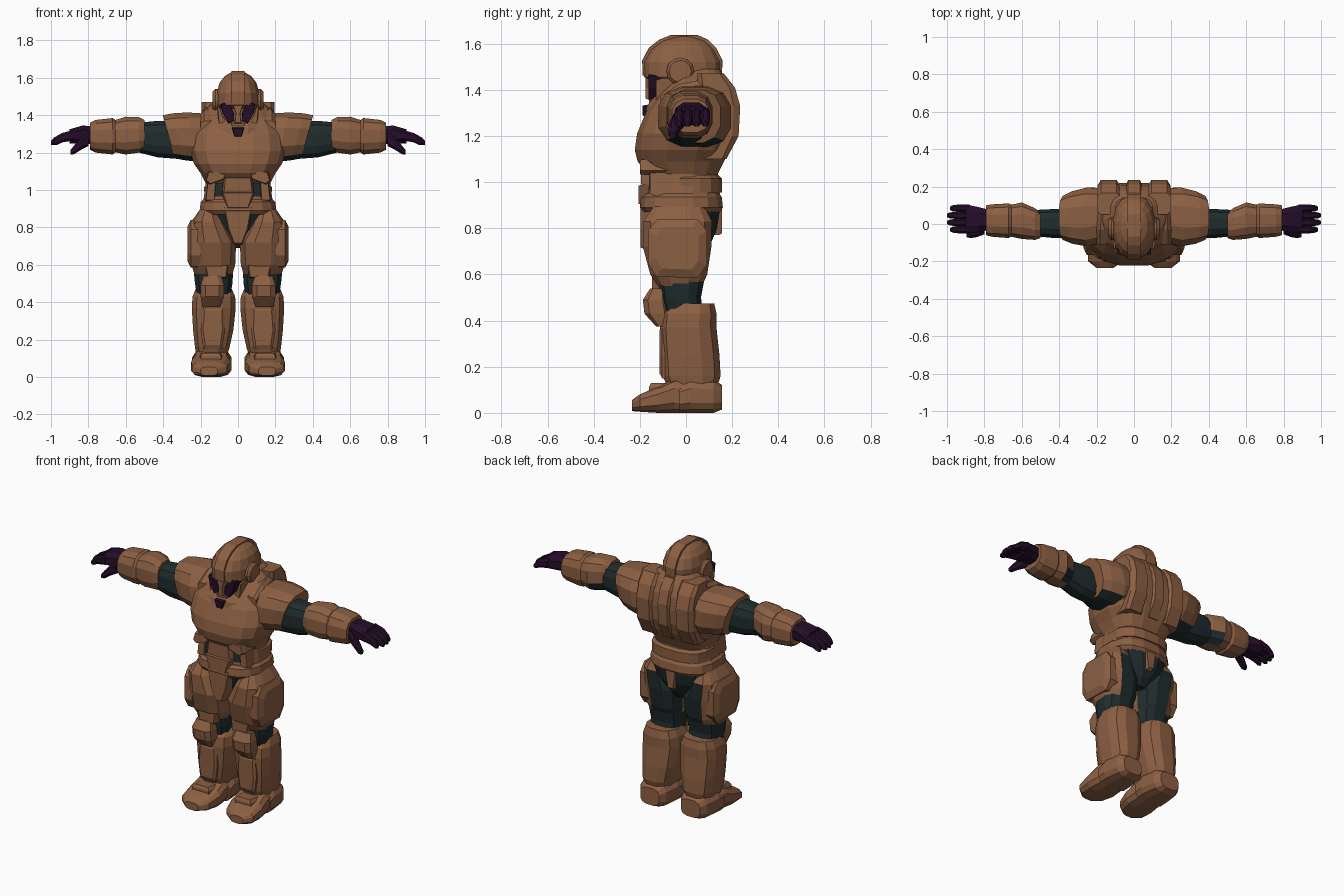
import bpy
import bmesh
import math

cube = bpy.data.objects.get("Cube")
if cube:
    bpy.data.objects.remove(cube, do_unlink=True)


def make_material(name, red, green, blue):
    material = bpy.data.materials.new(name)
    material.use_nodes = True
    colour = (red, green, blue, 1)
    material.diffuse_color = colour
    shader = next(node for node in material.node_tree.nodes if node.type == "BSDF_PRINCIPLED")
    shader.inputs["Base Color"].default_value = colour
    shader.inputs["Roughness"].default_value = .8
    return material


ARMOUR = make_material("brown_armour", .26, .115, .055)
SUIT = make_material("dark_teal_undersuit", .014, .025, .026)
GLOVE = make_material("dark_purple", .018, .004, .022)


def place(axis, depth, a, b):
    """Put a cross-section point into space, looking along the given axis."""
    return {"x": (depth, a, b), "y": (a, depth, b), "z": (a, b, depth)}[axis]


def skin(name, rings, material, pair=False, rule=None):
    """Join rings of points into a closed solid; pairs are mirrored in x."""
    for side, prefix in ((1, "left_"), (-1, "right_")) if pair else ((1, ""),):
        bm = bmesh.new()
        loops = [[bm.verts.new(point) for point in ring] for ring in rings]
        count = len(loops[0])
        for low, high in zip(loops, loops[1:]):
            for i in range(count):
                j = (i + 1) % count
                bm.faces.new((low[i], low[j], high[j], high[i]))
        bm.faces.new(loops[0][::-1])
        bm.faces.new(loops[-1])
        bmesh.ops.recalc_face_normals(bm, faces=bm.faces[:])
        if rule:
            for face in bm.faces:
                face.material_index = int(rule(face.calc_center_median(), face.normal))
        if side < 0:
            for vert in bm.verts:
                vert.co.x = -vert.co.x
            bmesh.ops.reverse_faces(bm, faces=bm.faces[:])
        mesh = bpy.data.meshes.new(prefix + name)
        bm.to_mesh(mesh)
        bm.free()
        mesh.materials.append(material)
        mesh.materials.append(SUIT)
        bpy.context.collection.objects.link(bpy.data.objects.new(prefix + name, mesh))


def loft(name, axis, sections, material=ARMOUR, sides=12, power=2.6, slant=0, **options):
    """Rounded sections, each given as depth, low a, high a, low b, high b."""
    reach = math.cos(math.pi / sides) ** (2 / power)
    rings = []
    for depth, a_low, a_high, b_low, b_high in sections:
        ring = []
        for i in range(sides):
            angle = (i + .5) * math.tau / sides
            u, v = (math.copysign(abs(w) ** (2 / power), w) / reach
                    for w in (math.cos(angle), math.sin(angle)))
            a = (a_low + a_high) / 2 + u * (a_high - a_low) / 2
            b = (b_low + b_high) / 2 + v * (b_high - b_low) / 2
            ring.append(place(axis, depth + slant * v, a, b))
        rings.append(ring)
    skin(name, rings, material, **options)


def panel(name, axis, outline, inner, outer, material=ARMOUR, taper=.88, **options):
    """Flat plate with a chamfered outer edge."""
    mid_a = sum(p[0] for p in outline) / len(outline)
    mid_b = sum(p[1] for p in outline) / len(outline)
    levels = ((inner, 1), (inner + (outer - inner) * .75, 1), (outer, taper))
    rings = [[place(axis, depth, mid_a + (a - mid_a) * size, mid_b + (b - mid_b) * size)
              for a, b in outline] for depth, size in levels]
    skin(name, rings, material, **options)


def centred(*sections):
    """Sections along z that are symmetric in x: height, half width, front, back."""
    return [(z, -half, half, front, back) for z, half, front, back in sections]


def symmetric(*points):
    """Complete half an outline across x."""
    return list(points) + [(-x, z) for x, z in reversed(points)]


# Torso
loft("chest", "z", centred(
    (1.02, .165, -.15, .13), (1.09, .2, -.21, .165), (1.14, .235, -.222, .19),
    (1.21, .258, -.212, .212), (1.3, .25, -.175, .218), (1.38, .21, -.12, .208),
    (1.44, .165, -.06, .18), (1.49, .1, 0, .145)), sides=16, power=2.8)
loft("collar", "z", centred(
    (1.27, .15, -.18, .1), (1.33, .15, -.17, .1), (1.37, .125, -.14, .1)))
loft("abdomen", "z", centred(
    (.92, .19, -.175, .15), (.965, .182, -.17, .145), (1.06, .17, -.165, .135)),
    sides=16, rule=lambda c, n: c.z > .98 and n.y < -.2 and .06 < abs(c.x) < .16)
loft("belt", "z", centred(
    (.87, .19, -.185, .145), (.89, .205, -.2, .16), (.935, .2, -.195, .155),
    (.95, .185, -.18, .145)), sides=16)
loft("waist_band", "z", centred(
    (.955, .178, -.11, .155), (1.015, .182, -.11, .155), (1.03, .165, -.1, .14)), sides=16)
loft("pelvis", "z", centred(
    (.69, .04, -.07, .07), (.74, .08, -.11, .11), (.8, .14, -.14, .135),
    (.89, .19, -.165, .148)), SUIT)
panel("crotch_plate", "y", symmetric((.022, .705), (.055, .79), (.08, .92)), -.06, -.198)
panel("rear_plate", "y", symmetric((.02, .77), (.04, .9)), .1, .155)
panel("lower_belly_plate", "y", symmetric((.06, .9), (.09, .99)), -.1, -.205)
panel("upper_belly_plate", "y", symmetric((.085, .985), (.075, 1.07)), -.1, -.195)
panel("side_belly_plate", "y", [(.125, .94), (.115, 1.07), (.16, 1.07), (.175, .94)],
      -.05, -.155, pair=True)
panel("rib_plate", "y", [(.06, 1.1), (.16, 1.1), (.175, 1.05), (.15, 1.03), (.07, 1.06)],
      -.08, -.2, pair=True)

# Back unit and shoulder ridges
for title, low, high, mirrored in (("spine_plate", -.045, .045, False),
                                   ("back_plate", .075, .195, True)):
    loft(title, "z", [
        (1.1, low, high, .05, .175), (1.2, low, high, .05, .228),
        (1.33, low, high, .05, .235), (1.41, low, high, .05, .212),
        (1.47, low, high, .05, .165)], sides=8, power=5, pair=mirrored)
loft("shoulder_ridge", "y", [
    (-.11, .13, .2, 1.32, 1.37), (-.03, .12, .2, 1.34, 1.425),
    (.1, .11, .19, 1.35, 1.45), (.19, .11, .18, 1.34, 1.41)], sides=8, pair=True)

# Helmet: the brow steps out over the face
HELMET = ((1.27, .085, -.11, .09), (1.35, .1, -.125, .12), (1.435, .11, -.13, .145),
          (1.455, .115, -.182, .15), (1.52, .114, -.184, .152), (1.575, .098, -.155, .125),
          (1.61, .07, -.11, .09), (1.63, .035, -.06, .045))
loft("helmet", "z", centred(*HELMET), sides=16, power=2.2)
fronts = [(front - .006, z + .007) for z, half, front, back in HELMET[3:]]
backs = [(back + .006, z + .007) for z, half, front, back in HELMET[3:]]
panel("helmet_crest", "x", fronts + backs[::-1], -.034, .034, taper=.99)
panel("ear_disc", "x", [(-.025 + .06 * math.cos(i * math.tau / 12),
                         1.48 + .06 * math.sin(i * math.tau / 12)) for i in range(12)],
      .08, .135, taper=.8, pair=True)
panel("visor", "y", [(.05, 1.355), (.02, 1.37), (.022, 1.41), (.04, 1.45), (.07, 1.468),
                     (.092, 1.46), (.083, 1.41)],
      -.06, -.163, GLOVE, taper=.95, pair=True)
panel("nose_guard", "y", symmetric((.018, 1.355), (.012, 1.41), (.03, 1.465)), -.1, -.175)
panel("cheek_guard", "y", [(.035, 1.29), (.05, 1.35), (.085, 1.4), (.1, 1.45), (.113, 1.45), (.1, 1.32)],
      -.03, -.13, pair=True)
panel("chin", "y", symmetric((.035, 1.33), (.04, 1.36)), -.1, -.16)
panel("mouth", "y", symmetric((.02, 1.285), (.034, 1.335)), -.1, -.188, GLOVE)

# Arms
loft("pauldron", "x", [
    (.16, -.1, .19, 1.17, 1.41), (.24, -.12, .195, 1.15, 1.415),
    (.32, -.105, .175, 1.16, 1.41), (.37, -.085, .15, 1.17, 1.4)],
    slant=.032, pair=True, rule=lambda c, n: n.z < -.75 and c.x > .2)
loft("upper_arm", "x", [
    (.3, -.075, .085, 1.165, 1.37), (.43, -.075, .08, 1.175, 1.37),
    (.53, -.065, .075, 1.2, 1.36)], SUIT, pair=True)
loft("forearm", "x", [
    (.5, -.075, .06, 1.22, 1.375), (.53, -.085, .085, 1.2, 1.39),
    (.6, -.08, .115, 1.19, 1.392), (.67, -.065, .1, 1.205, 1.37)],
    pair=True, rule=lambda c, n: c.x < .6 and n.z < -.3 and n.y > .15)
loft("cuff", "x", [
    (.65, -.065, .1, 1.205, 1.37), (.67, -.075, .11, 1.19, 1.385),
    (.76, -.068, .105, 1.2, 1.375), (.79, -.06, .1, 1.215, 1.36)], pair=True)

# Hands
loft("palm", "x", [
    (.77, -.03, .075, 1.245, 1.34), (.83, -.045, .09, 1.25, 1.345),
    (.9, -.05, .105, 1.25, 1.325)], GLOVE, sides=8, pair=True)
for index, finger in enumerate(("index", "middle", "ring", "little")):
    y = -.03 + .038 * index
    tip = .985 if finger in ("index", "little") else 1
    loft(finger + "_finger", "x", [
        (.88, y - .02, y + .02, 1.265, 1.322), (.94, y - .02, y + .02, 1.255, 1.305),
        (tip - .015, y - .016, y + .016, 1.24, 1.28),
        (tip, y - .008, y + .008, 1.24, 1.262)], GLOVE, sides=8, pair=True)
loft("thumb", "x", [
    (.8, -.055, 0, 1.235, 1.31), (.84, -.07, -.02, 1.215, 1.28),
    (.875, -.076, -.035, 1.192, 1.24), (.895, -.07, -.045, 1.19, 1.215)],
    GLOVE, sides=8, pair=True)

# Legs
loft("leg_suit", "z", [
    (.38, .05, .21, -.085, .08), (.5, .03, .23, -.11, .065),
    (.58, .025, .238, -.12, .08), (.8, .06, .21, -.1, .1)], SUIT, pair=True)
loft("thigh_armour", "z", [
    (.55, .03, .232, -.122, .07), (.6, .015, .25, -.155, .092),
    (.72, .01, .26, -.187, .11), (.83, .072, .25, -.185, .112),
    (.895, .115, .205, -.14, .08)], pair=True,
    rule=lambda c, n: c.z > .56 and n.y > .3 and c.x < .15)
panel("thigh_plate", "x", [(-.13, .59), (-.165, .65), (-.165, .79), (-.125, .84),
                            (.05, .84), (.09, .79), (.09, .64), (.05, .585)],
      .2, .27, taper=.72, pair=True)
panel("thigh_hem", "y", [(.06, .53), (.05, .6), (.18, .6), (.165, .53)],
      -.05, -.148, pair=True)
loft("knee_guard", "z", [
    (.375, .095, .19, -.13, -.07), (.43, .075, .2, -.18, -.07),
    (.49, .075, .2, -.187, -.08), (.54, .09, .185, -.155, -.09)],
    sides=8, power=3.4, pair=True)
loft("shin_armour", "z", [
    (.11, .06, .222, -.08, .135), (.16, .045, .23, -.1, .15),
    (.25, .025, .24, -.106, .145), (.37, .012, .247, -.112, .132),
    (.43, .015, .243, -.105, .132), (.475, .035, .225, -.07, .122)],
    power=2.7, pair=True)
panel("shin_plate", "y", [(.085, .15), (.07, .25), (.075, .38), (.19, .38), (.2, .25), (.185, .15)],
      -.07, -.115, taper=.8, pair=True)

# Boots
loft("boot", "y", [
    (-.235, .11, .2, .008, .055), (-.2, .06, .245, .005, .08),
    (-.12, .04, .25, 0, .115), (-.05, .045, .24, 0, .15),
    (.02, .05, .23, 0, .15)], power=3, pair=True)
loft("boot_heel", "y", [
    (-.03, .035, .245, 0, .125), (.02, .035, .245, 0, .15),
    (.12, .05, .23, 0, .145), (.157, .075, .205, .015, .12)], power=3, pair=True)
panel("boot_tongue", "z", [(.09, -.16), (.08, -.07), (.21, -.07), (.2, -.16)],
      .06, .13, taper=.8, pair=True)
